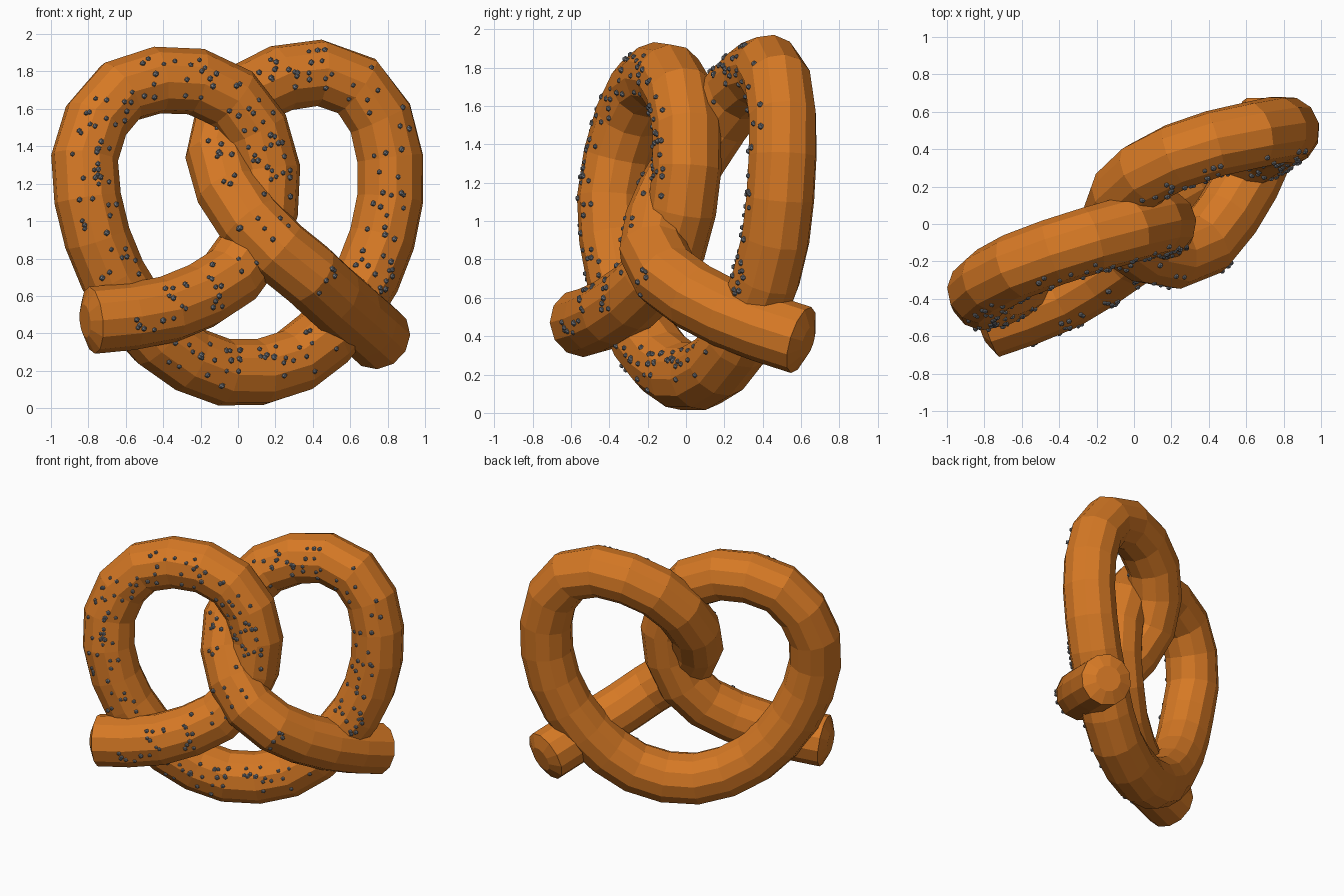
import bpy, bmesh, math, random
from mathutils import Vector, Matrix

if "Cube" in bpy.data.objects:
    bpy.data.objects.remove(bpy.data.objects["Cube"])

random.seed(4)
R, SIDES, SEGS = 0.18, 12, 44

# centre line of the dough rope, from left tip to right tip
PATH = [Vector(p) for p in (
    (-0.78, -0.54, 0.47), (-0.4, -0.40, 0.52), (-0.08, -0.20, 0.67), (0.08, -0.07, 0.87),
    (0.16, 0.0, 1.2), (0.08, 0.0, 1.52), (-0.1, -0.05, 1.7), (-0.37, -0.13, 1.76),
    (-0.66, -0.24, 1.67), (-0.81, -0.34, 1.4), (-0.8, -0.39, 1.1), (-0.69, -0.35, 0.75),
    (-0.48, -0.24, 0.43), (-0.22, -0.1, 0.24), (0.05, 0.04, 0.185), (0.35, 0.2, 0.28),
    (0.6, 0.36, 0.55), (0.76, 0.46, 0.87), (0.82, 0.5, 1.25), (0.74, 0.5, 1.6),
    (0.57, 0.46, 1.76), (0.36, 0.41, 1.79), (0.1, 0.3, 1.71), (-0.06, 0.16, 1.53),
    (-0.1, 0.03, 1.33), (0.0, -0.11, 1.08), (0.2, -0.17, 0.86), (0.36, -0.12, 0.73),
    (0.5, 0.05, 0.6), (0.64, 0.3, 0.48), (0.75, 0.6, 0.38))]


def spline(pts, n):
    """Smooth curve through pts, resampled to n equal steps."""
    ext = [2 * pts[0] - pts[1]] + pts + [2 * pts[-1] - pts[-2]]
    fine = []
    for a, b, c, d in zip(ext, ext[1:], ext[2:], ext[3:]):
        for k in range(20):
            t = k / 20
            fine.append(0.5 * (2 * b + (c - a) * t + (2 * a - 5 * b + 4 * c - d) * t * t
                               + (3 * b - a - 3 * c + d) * t ** 3))
    fine.append(pts[-1])
    acc = [0]
    for a, b in zip(fine, fine[1:]):
        acc.append(acc[-1] + (b - a).length)
    out, j = [], 0
    for i in range(n + 1):
        s = acc[-1] * i / n
        while j < len(fine) - 2 and acc[j + 1] < s:
            j += 1
        out.append(fine[j].lerp(fine[j + 1], (s - acc[j]) / (acc[j + 1] - acc[j])))
    return out


def finish(bm, name, mat=None):
    me = bpy.data.meshes.new(name)
    bm.to_mesh(me)
    bm.free()
    ob = bpy.data.objects.new(name, me)
    bpy.context.collection.objects.link(ob)
    if mat:
        me.materials.append(mat)
    return ob


def material(name, col):
    m = bpy.data.materials.new(name)
    m.diffuse_color = col
    m.use_nodes = True
    m.node_tree.nodes["Principled BSDF"].inputs["Base Color"].default_value = m.diffuse_color
    return m


# rope frames by parallel transport
line = spline(PATH, SEGS)
frames, side = [], Vector((0, 0, 1))
for i, p in enumerate(line):
    t = (line[min(i + 1, SEGS)] - line[max(i - 1, 0)]).normalized()
    side = (side - t * side.dot(t)).normalized()
    frames.append((p, t, side.copy(), t.cross(side)))

# dough rope with slightly domed tips
bm = bmesh.new()


def ring(p, u, v, r):
    return [bm.verts.new(p + r * (u * math.cos(a) + v * math.sin(a)))
            for a in (2 * math.pi * k / SIDES for k in range(SIDES))]


p, t, u, v = frames[0]
rings = [ring(p - t * 0.04, u, v, R * 0.5)]
rings += [ring(p, u, v, R) for p, t, u, v in frames]
p, t, u, v = frames[-1]
rings.append(ring(p + t * 0.04, u, v, R * 0.5))
for a, b in zip(rings, rings[1:]):
    for k in range(SIDES):
        m = (k + 1) % SIDES
        bm.faces.new((a[k], a[m], b[m], b[k]))
bm.faces.new(rings[0][::-1])
bm.faces.new(rings[-1])
bmesh.ops.recalc_face_normals(bm, faces=bm.faces)
finish(bm, "dough", material("baked_dough", (0.67, 0.19, 0.018, 1)))

# salt grains scattered over the front of the dough
bm = bmesh.new()
front = Vector((0.2, -0.96, 0.15)).normalized()
dense = spline(PATH, 300)
count = 0
while count < 250:
    f = random.uniform(0.8, SEGS - 2.5)
    i = int(f)
    p = line[i].lerp(line[i + 1], f - i)
    _, t, u, v = frames[i]
    a = random.uniform(0, 2 * math.pi)
    n = u * math.cos(a) + v * math.sin(a)
    q = p + n * R * 0.985
    if n.dot(front) < 0.75 or any((q - d).length < R * 0.95 for d in dense):
        continue
    bmesh.ops.create_icosphere(bm, subdivisions=1, radius=random.uniform(0.013, 0.018),
                               matrix=Matrix.Translation(q))
    count += 1
finish(bm, "salt_grains", material("salt", (0.2, 0.21, 0.23, 1)))
